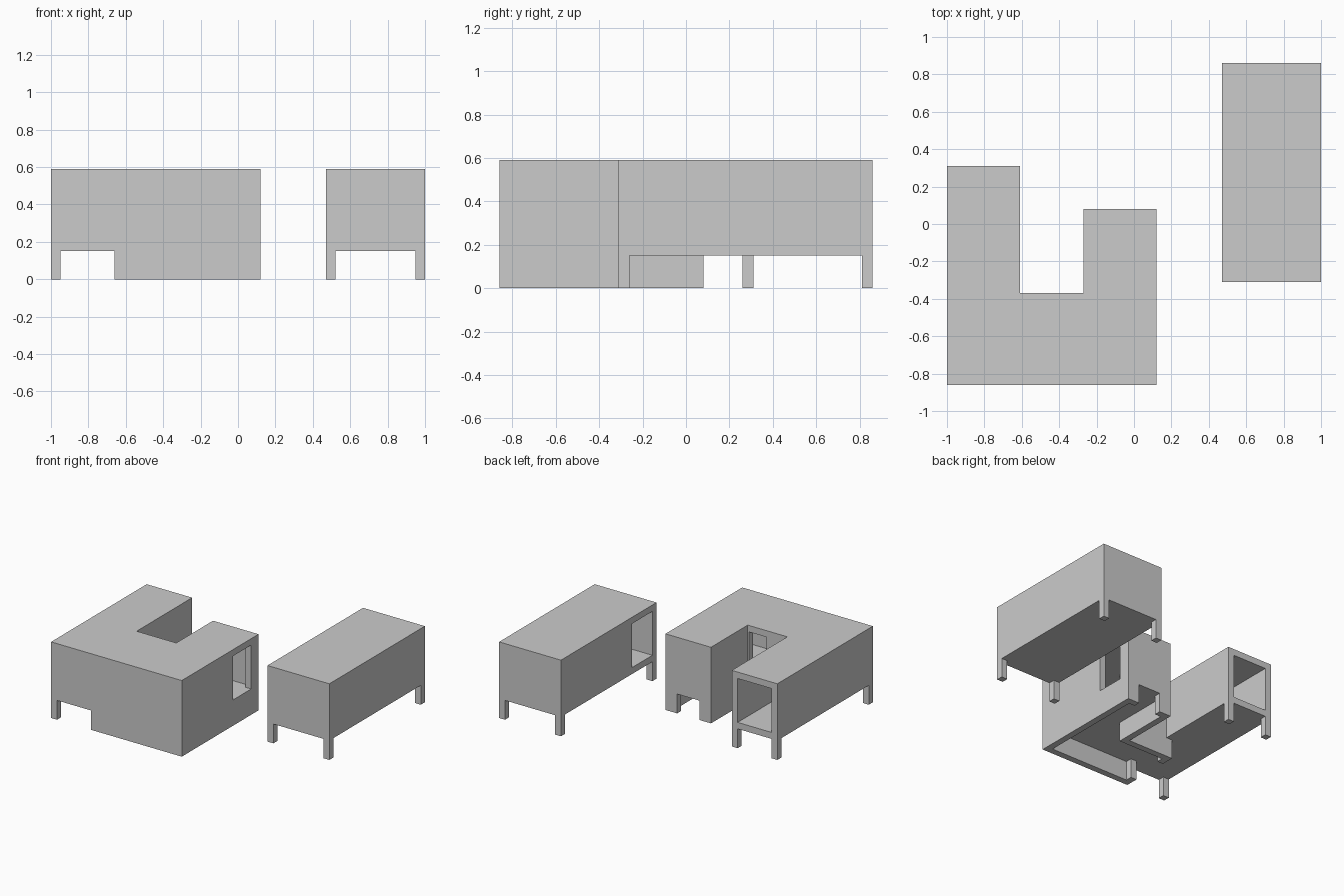
import bpy, bmesh

if "Cube" in bpy.data.objects:
    bpy.data.objects.remove(bpy.data.objects["Cube"])

T = 0.05                                  # wall thickness and leg width
BASE, TOP = 0.15, 0.59                    # body underside and roof
FLOOR, CEIL = BASE + T, TOP - T           # inside of the hollow bodies


def prism(name, outline, z0, z1):
    """Extrude a flat outline from z0 to z1."""
    bm = bmesh.new()
    face = bm.faces.new([bm.verts.new((x, y, z0)) for x, y in outline])
    up = bmesh.ops.extrude_face_region(bm, geom=[face])["geom"]
    bmesh.ops.translate(bm, vec=(0, 0, z1 - z0),
                        verts=[g for g in up if isinstance(g, bmesh.types.BMVert)])
    bmesh.ops.recalc_face_normals(bm, faces=bm.faces)
    me = bpy.data.meshes.new(name)
    bm.to_mesh(me)
    bm.free()
    ob = bpy.data.objects.new(name, me)
    bpy.context.collection.objects.link(ob)
    return ob


def rect(x0, x1, y0, y1):
    return [(x0, y0), (x1, y0), (x1, y1), (x0, y1)]


def carve(ob, cuts):
    """Subtract (outline, z0, z1) prisms, then discard the cutters."""
    bpy.context.view_layer.objects.active = ob
    for outline, z0, z1 in cuts:
        cutter = prism("cutter", outline, z0, z1)
        cutter.hide_render = True
        mod = ob.modifiers.new("cut", "BOOLEAN")
        mod.operation, mod.solver, mod.object = "DIFFERENCE", "EXACT", cutter
        bpy.ops.object.modifier_apply(modifier=mod.name)
        bpy.data.objects.remove(cutter)


def leg(name, x, y):
    """Square leg with its low corner at x, y."""
    prism(name, rect(x, x + T, y, y + T), 0, BASE)


# U-shaped hollow body: long left arm, front span and short right arm
body = prism("main_body", [(-1, -.86), (.12, -.86), (.12, .08), (-.27, .08),
                           (-.27, -.37), (-.61, -.37), (-.61, .31), (-1, .31)], BASE, TOP)
carve(body, [
    (rect(-.95, -.66, -.81, .4), FLOOR, CEIL),              # left arm, open at the back
    ([(-.61, -.81), (.07, -.81), (.07, .03), (-.22, .03),
      (-.22, -.42), (-.61, -.42)], FLOOR, CEIL),            # front span and right arm
    (rect(-.70, -.58, -.76, -.47), FLOOR, CEIL),            # inner doorway
    (rect(0, .2, -.23, -.01), FLOOR, CEIL),                 # right side doorway
    (rect(-.43, -.28, -.5, -.3), FLOOR, CEIL),              # courtyard doorway
])

# Skirt walls under the front span and right arm, with a gap at each end
skirt = prism("lower_skirt", [(-.66, -.86), (.12, -.86), (.12, .08), (-.27, .08),
                              (-.27, -.37), (-.66, -.37)], 0, BASE)
carve(skirt, [
    ([(-.61, -.81), (.07, -.81), (.07, .03), (-.22, .03),
      (-.22, -.42), (-.61, -.42)], -.1, .3),
    (rect(-.17, .02, 0, .2), -.1, .3),                      # back gap
    (rect(-.8, -.58, -.76, -.47), -.1, .3),                 # left gap
])

# Legs of the left arm
leg("left_arm_front_leg", -1, -.86)
leg("left_arm_back_leg_outer", -1, .26)
leg("left_arm_back_leg_inner", -.66, .26)

# Separate hollow box with a doorway on its left side
box = prism("separate_body", rect(.47, 1, -.31, .86), BASE, TOP)
carve(box, [
    (rect(.52, .95, -.26, .81), FLOOR, CEIL),
    (rect(.4, .6, -.26, -.01), FLOOR, CEIL),
])
for side, x in (("left", .47), ("right", .95)):
    for end, y in (("front", -.31), ("back", .81)):
        leg(f"separate_{end}_{side}_leg", x, y)
